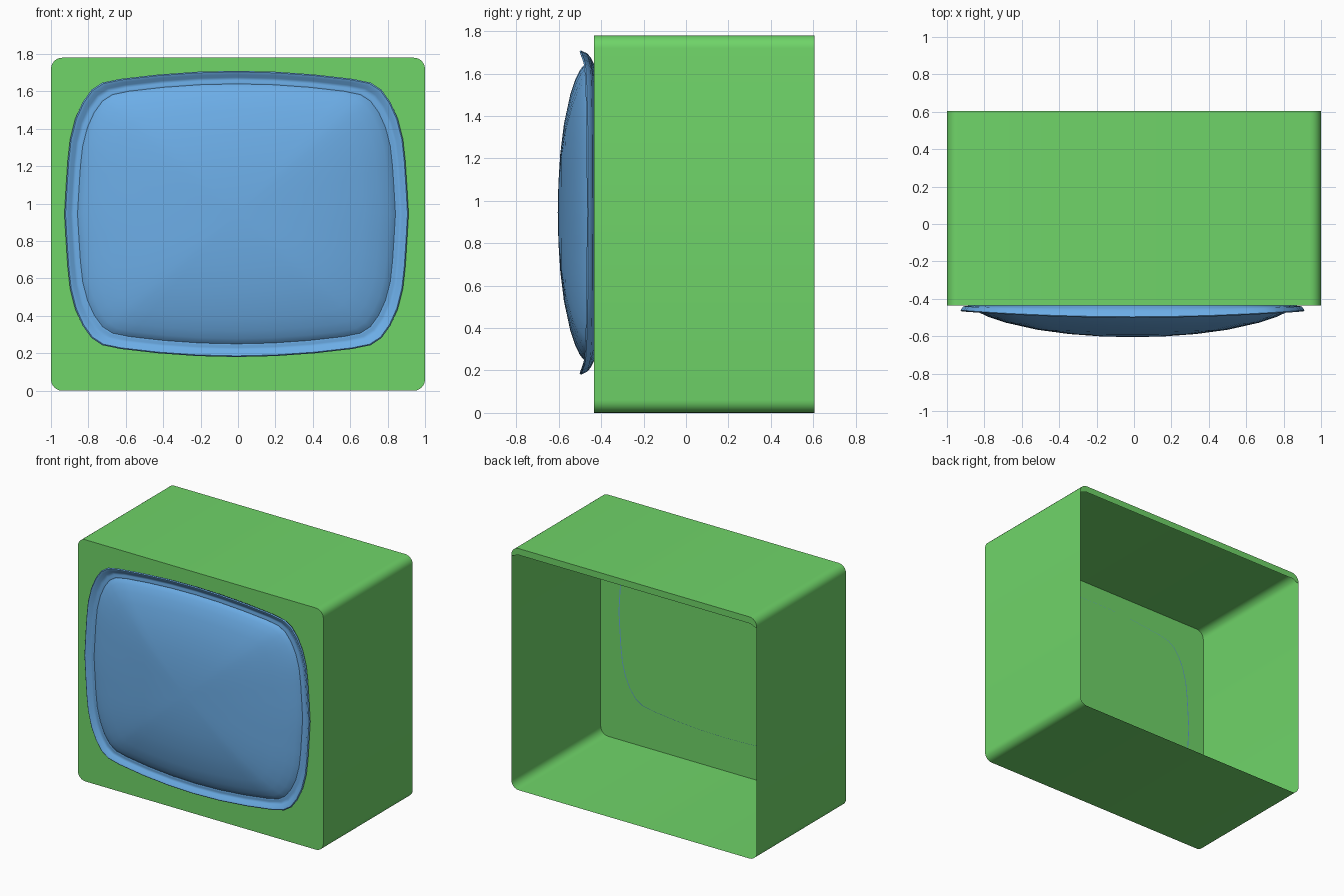
import bpy, bmesh, math

if "Cube" in bpy.data.objects:
    bpy.data.objects.remove(bpy.data.objects["Cube"])

def material(name, color):
    m = bpy.data.materials.new(name)
    m.diffuse_color = color
    m.use_nodes = True
    m.node_tree.nodes["Principled BSDF"].inputs["Base Color"].default_value = m.diffuse_color
    return m

def finish(bm, name, mat, angle):
    me = bpy.data.meshes.new(name)
    bm.to_mesh(me)
    bm.free()
    ob = bpy.data.objects.new(name, me)
    bpy.context.collection.objects.link(ob)
    me.materials.append(mat)
    bpy.ops.object.select_all(action='DESELECT')
    ob.select_set(True)
    bpy.context.view_layer.objects.active = ob
    bpy.ops.object.shade_smooth_by_angle(angle=math.radians(angle))
    return ob

def bridge(bm, a, b):
    n = len(a)
    for i in range(n):
        j = (i + 1) % n
        bm.faces.new((a[i], a[j], b[j], b[i]))

green = material("cabinet_green", (0.16, 0.66, 0.14, 1))
blue = material("screen_blue", (0.15, 0.42, 0.8, 1))

# Cabinet: thin rounded box, closed at the front and open at the back
FRONT, BACK, H, R, STEPS = -0.435, 0.605, 1.78, 0.06, 6
outline = []
for k, (cx, cz) in enumerate([(1 - R, H - R), (R - 1, H - R), (R - 1, R), (1 - R, R)]):
    for i in range(STEPS + 1):
        a = math.pi / 2 * (k + i / STEPS)
        outline.append((cx + R * math.cos(a), cz + R * math.sin(a)))
bm = bmesh.new()
front = [bm.verts.new((x, FRONT, z)) for x, z in outline]
back = [bm.verts.new((x, BACK, z)) for x, z in outline]
bm.faces.new(front)
bridge(bm, back, front)
bmesh.ops.recalc_face_normals(bm, faces=bm.faces)
finish(bm, "cabinet", green, 40)

# Narrow lip along the top of the open back
bm = bmesh.new()
lip = outline[:2 * (STEPS + 1)] + [(-1, 1.71), (-0.945, 1.732), (0.945, 1.732), (1, 1.71)]
f = bm.faces.new([bm.verts.new((x, BACK, z)) for x, z in lip])
f.normal_update()
if f.normal.y < 0:
    f.normal_flip()
finish(bm, "back_top_lip", green, 30)

# Bulging screen outline: one quarter, mirrored to a full loop
CX, CZ, HX, HZ = -0.008, 0.945, 0.92, 0.765
quarter = [(0.92, 0), (0.912, 0.14), (0.903, 0.28), (0.89, 0.4), (0.862, 0.51),
           (0.823, 0.597), (0.775, 0.664), (0.717, 0.702), (0.62, 0.722),
           (0.42, 0.745), (0.21, 0.76), (0, 0.765)]
half = quarter + [(-x, z) for x, z in quarter[-2::-1]]
loop = half + [(x, -z) for x, z in half[-2:0:-1]]

def ring(bm, inset, y, s=1.0, bend=0.035):
    sx, sz = (HX - inset) / HX * s, (HZ - inset) / HZ * s
    return [bm.verts.new((CX + x * sx, y + bend * (x * sx / HX) ** 2, CZ + z * sz))
            for x, z in loop]

# Screen frame: lofted moulding with a groove inside the rim
bm = bmesh.new()
profile = [(0.065, -0.434, 0), (0.035, -0.449, 0.012), (0.015, -0.465, 0.025),
           (0.0, -0.496, 0.035), (0.006, -0.502, 0.035), (0.02, -0.497, 0.035),
           (0.035, -0.482, 0.035), (0.05, -0.477, 0.035), (0.062, -0.483, 0.035),
           (0.07, -0.48, 0.035)]
rings = [ring(bm, o, y, 1, b) for o, y, b in profile]
for a, b in zip(rings, rings[1:]):
    bridge(bm, a, b)
bmesh.ops.recalc_face_normals(bm, faces=bm.faces)
finish(bm, "screen_frame", blue, 50)

# Screen glass: domed rings closing at the centre
bm = bmesh.new()
dome = [(1, -0.48), (0.985, -0.491), (0.96, -0.503), (0.9, -0.523), (0.8, -0.546),
        (0.6, -0.576), (0.4, -0.593), (0.2, -0.602)]
rings = [ring(bm, 0.07, y, s) for s, y in dome]
for a, b in zip(rings, rings[1:]):
    bridge(bm, a, b)
tip = bm.verts.new((CX, -0.605, CZ))
last = rings[-1]
for i in range(len(last)):
    bm.faces.new((last[i], last[(i + 1) % len(last)], tip))
bmesh.ops.recalc_face_normals(bm, faces=bm.faces)
if sum(f.normal.y for f in bm.faces) > 0:
    bmesh.ops.reverse_faces(bm, faces=bm.faces)
finish(bm, "screen_glass", blue, 50)
